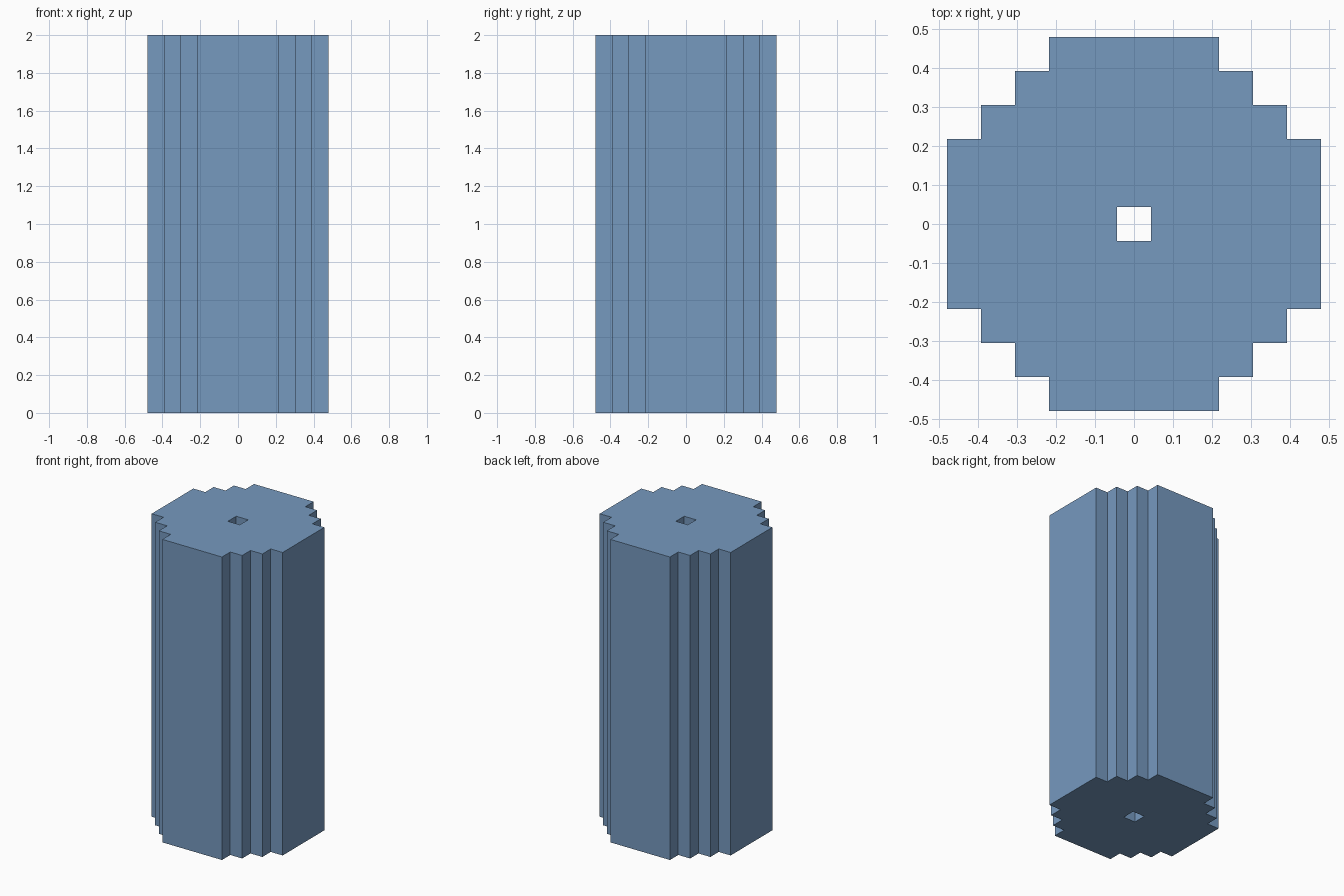
import bpy
import bmesh
from mathutils import Matrix, Vector

cube = bpy.data.objects.get("Cube")
if cube:
    bpy.data.objects.remove(cube, do_unlink=True)

HEIGHT = 2.0
UNIT = HEIGHT / 23  # width of one step

# One stepped corner and one hole corner, in steps from the axis
STEPS = [(5.5, 2.5), (4.5, 2.5), (4.5, 3.5), (3.5, 3.5),
         (3.5, 4.5), (2.5, 4.5), (2.5, 5.5)]
HOLE = [(0.5, 0.5)]


def make_material(name, color):
    mat = bpy.data.materials.new(name)
    mat.use_nodes = True
    mat.diffuse_color = color
    bsdf = next(n for n in mat.node_tree.nodes if n.type == 'BSDF_PRINCIPLED')
    bsdf.inputs["Base Color"].default_value = color
    return mat


def add_loop(bm, corner):
    """Repeat a corner in all four quadrants and join it into a closed loop."""
    verts = []
    for turn in range(4):
        rot = Matrix(((0, -1, 0), (1, 0, 0), (0, 0, 1)))
        for x, y in corner:
            p = Vector((x * UNIT, y * UNIT, 0))
            for _ in range(turn):
                p = rot @ p
            verts.append(bm.verts.new(p))
    return [bm.edges.new((a, b)) for a, b in zip(verts, verts[1:] + verts[:1])]


# Stepped column with a square bore running right through it
bm = bmesh.new()
edges = add_loop(bm, STEPS) + add_loop(bm, HOLE)
bmesh.ops.triangle_fill(bm, edges=edges, use_beauty=True)
result = bmesh.ops.extrude_face_region(bm, geom=bm.faces[:], use_keep_orig=True)
top = [g for g in result["geom"] if isinstance(g, bmesh.types.BMVert)]
bmesh.ops.translate(bm, verts=top, vec=(0, 0, HEIGHT))
bmesh.ops.recalc_face_normals(bm, faces=bm.faces[:])

mesh = bpy.data.meshes.new("stepped_column")
bm.to_mesh(mesh)
bm.free()
mesh.materials.append(make_material("soft blue", (0.181, 0.319, 0.521, 1.0)))
column = bpy.data.objects.new("stepped_column", mesh)
bpy.context.collection.objects.link(column)
